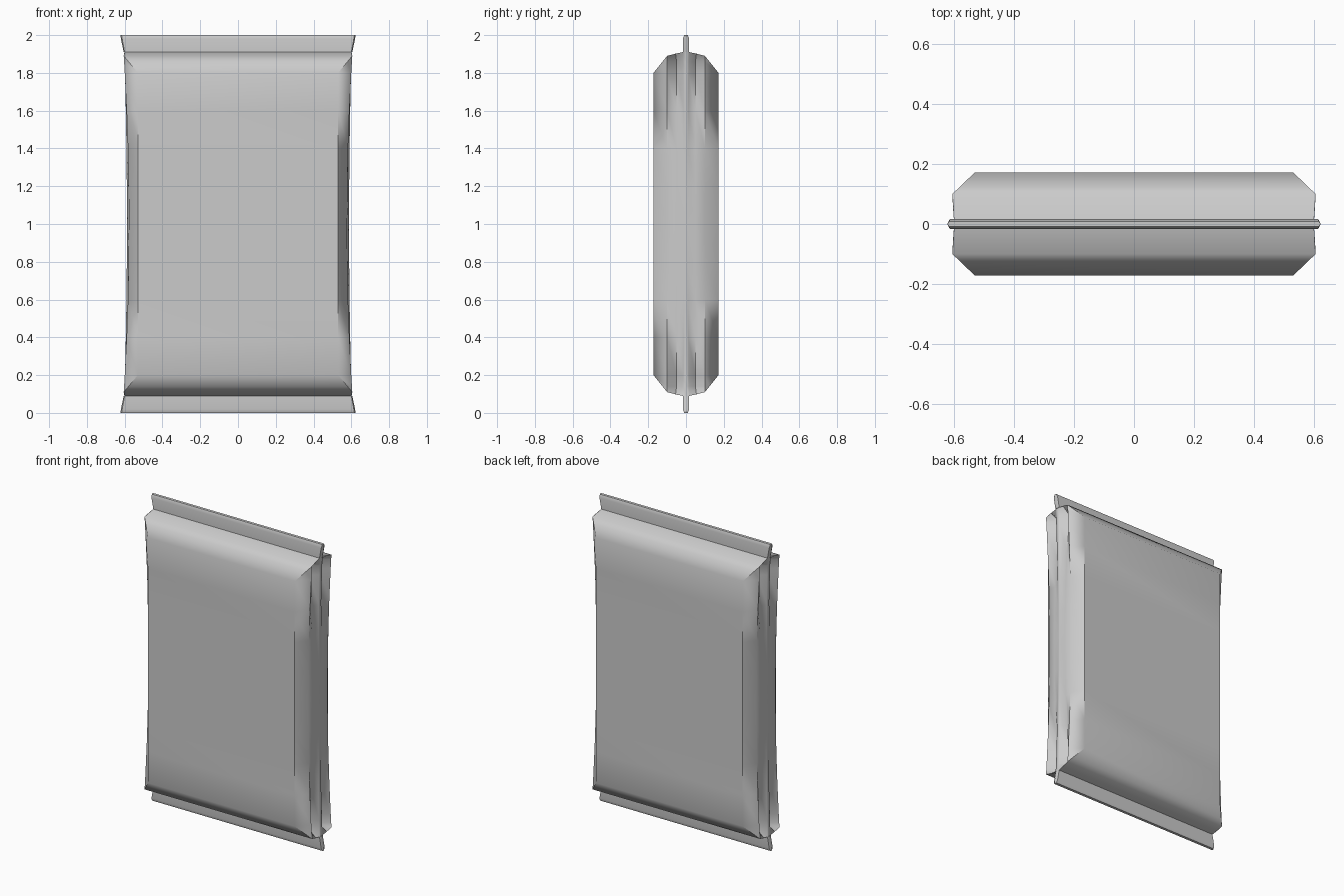
import bpy, bmesh, math

if "Cube" in bpy.data.objects:
    bpy.data.objects.remove(bpy.data.objects["Cube"])


def section(t):
    """Corner points (x, y, height) of the pouch at distance t from mid height."""
    centre = 0.588 + 0.016 * t * t
    if t < 0.89:
        k = max(0, (t - 0.8) / 0.09)                 # shoulder blend
        panel = (0.53 + 0.075 * k, 0.172 - 0.072 * k, t)
        ear = (0.577 + 0.028 * (t / 0.89) ** 2, 0.10, t)
        valley = (0.583 - 0.05 * t * t, 0.05, t)
        seam = (centre - 0.002 * t, 0.003 + 0.014 * t, t)
    else:                                            # shoulder tips
        panel = ear = (0.605, 0.10, 0.89)
        valley = (0.603, 0.055, 0.902)
        seam = (0.60, 0.017, 0.91)
    return [panel, ear, valley, seam, (centre, 0, min(t, 0.91) if t < 0.89 else 0.91)]


def flat(x, y, tip, t):
    """Flat crimped seal section."""
    return [(x, y, t)] * 4 + [(tip, 0, t)]


# Half the height: body, then crimped seal
half = [section(t) for t in (0, 0.2, 0.4, 0.6, 0.8, 0.86, 0.89)]
half += [flat(0.60, 0.017, 0.605, 0.91),
         flat(0.613, 0.017, 0.620, 0.98),
         flat(0.616, 0.009, 0.622, 1.0)]

# Mirror to full height
rows = [(s, -1) for s in reversed(half[1:])] + [(s, 1) for s in half]

bm = bmesh.new()
rings = []
for sec, sign in rows:
    # Mirror one corner to all four
    right = sec + [(x, -y, t) for x, y, t in reversed(sec[:-1])]
    ring = right + [(-x, y, t) for x, y, t in reversed(right)]
    rings.append([bm.verts.new((x, y, 1 + sign * t)) for x, y, t in ring])

n = len(rings[0])
for a, b in zip(rings, rings[1:]):
    for i in range(n):
        j = (i + 1) % n
        bm.faces.new((a[i], a[j], b[j], b[i]))
bm.faces.new(rings[0])
bm.faces.new(rings[-1])
bmesh.ops.remove_doubles(bm, verts=bm.verts, dist=0.0005)
bmesh.ops.dissolve_degenerate(bm, edges=bm.edges, dist=0.0001)
bmesh.ops.recalc_face_normals(bm, faces=bm.faces)

mesh = bpy.data.meshes.new("pouch")
bm.to_mesh(mesh)
bm.free()
pouch = bpy.data.objects.new("pouch", mesh)
bpy.context.collection.objects.link(pouch)

# Smooth body with sharp seal and shoulder creases
bpy.context.view_layer.objects.active = pouch
pouch.select_set(True)
bpy.ops.object.shade_smooth_by_angle(angle=math.radians(50))
weighted = pouch.modifiers.new("panel_normals", 'WEIGHTED_NORMAL')
weighted.keep_sharp = True
